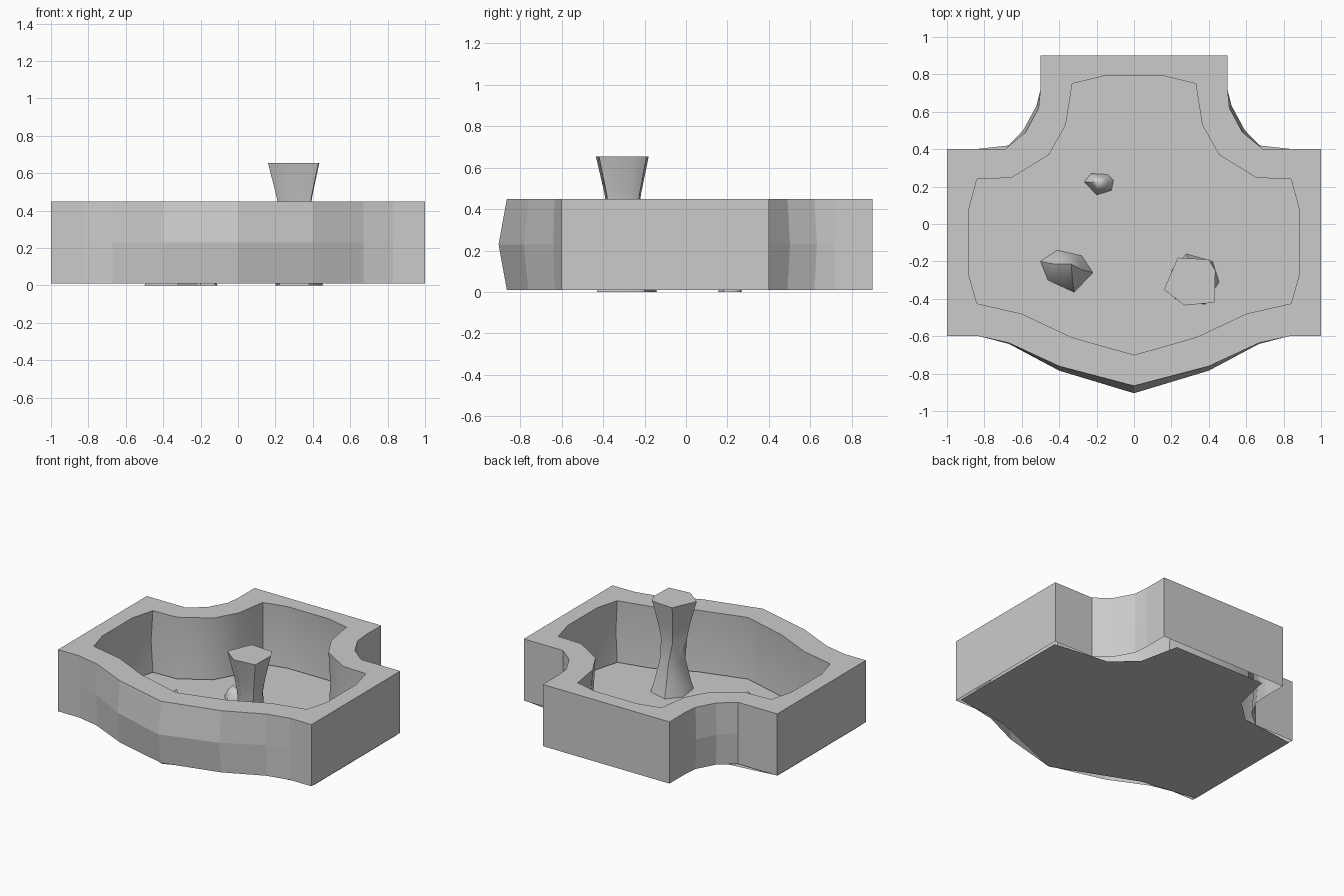
import bpy, bmesh, math

cube = bpy.data.objects.get("Cube")
if cube:
    bpy.data.objects.remove(cube, do_unlink=True)

stone = bpy.data.materials.new("grey stone")
stone.use_nodes = True
GREY = (0.6, 0.6, 0.6, 1)
stone.diffuse_color = GREY
stone.node_tree.nodes["Principled BSDF"].inputs["Base Color"].default_value = GREY

WALL_BASE, WALL_MID, WALL_TOP = 0.01, 0.23, 0.45


def finish(name, bm):
    mesh = bpy.data.meshes.new(name)
    bm.to_mesh(mesh)
    bm.free()
    mesh.materials.append(stone)
    obj = bpy.data.objects.new(name, mesh)
    bpy.context.scene.collection.objects.link(obj)
    return obj


def mirrored(half):
    """Close a right-hand outline by mirroring it across x = 0."""
    return half + [(-x, y) for x, y in reversed(half) if x > 0]


def add_ring(bm, points, z):
    return [bm.verts.new((x, y, z)) for x, y in points]


def add_band(bm, low, high, smooth=False):
    n = len(low)
    for i in range(n):
        j = (i + 1) % n
        bm.faces.new((low[i], low[j], high[j], high[i])).smooth = smooth


def sharpen(bm, degrees):
    for e in bm.edges:
        if len(e.link_faces) == 2:
            e.smooth = e.calc_face_angle(0) < math.radians(degrees)


def flat_sheet(name, points, z):
    bm = bmesh.new()
    face = bm.faces.new(add_ring(bm, points, z))
    face.normal_update()
    if face.normal.z < 0:
        face.normal_flip()
    bmesh.ops.triangulate(bm, faces=[face])
    return finish(name, bm)


def bulge(point):
    """Push the curved stretches of the outer wall outwards at mid height."""
    x, y = point
    if y < -0.61:
        return (x, y - 0.15 * (-0.6 - y))
    if 0.41 < y < 0.7:
        return (x + math.copysign(0.012, x), y + 0.012)
    return point


# Cave wall: outer and inner skins joined by a flat rim, open underneath
outer = mirrored([(.5, .9), (.5, .72), (.51, .62), (.58, .49), (.69, .4),
                  (1, .4), (1, -.6), (.83, -.6), (.67, -.635),
                  (.4, -.76), (0, -.865)])
inner = mirrored([(.165, .79), (.33, .75), (.365, .53), (.455, .37),
                  (.655, .247), (.84, .24), (.885, .07), (.885, -.265),
                  (.84, -.425), (.6, -.48), (.335, -.605), (0, -.7)])
bm = bmesh.new()
rims = []
for outline, middle, smooth in (
        (outer, [bulge(p) for p in outer], False),
        (inner, [(x * 1.02, y * 1.02) for x, y in inner], True)):
    base = add_ring(bm, outline, WALL_BASE)
    mid = add_ring(bm, middle, WALL_MID)
    top = add_ring(bm, outline, WALL_TOP)
    add_band(bm, base, mid, smooth)
    add_band(bm, mid, top, smooth)
    rims += [bm.edges.get((top[i - 1], top[i])) for i in range(len(top))]
bmesh.ops.triangle_fill(bm, edges=rims, use_beauty=True, normal=(0, 0, 1))
bmesh.ops.recalc_face_normals(bm, faces=bm.faces)
rim_face = next(f for f in bm.faces if abs(f.normal.z) > 0.99)
if rim_face.normal.z < 0:
    bmesh.ops.reverse_faces(bm, faces=bm.faces)
sharpen(bm, 40)
finish("cave_wall", bm)

# Floor sheet that tucks under the wall
flat_sheet("cave_floor", mirrored([
    (.36, .86), (.42, .58), (.58, .43), (.85, .4), (.99, .38),
    (.99, -.56), (.58, -.62), (0, -.855)]), 0)

# Thin walkable patch with notches around the rocks
flat_sheet("floor_patch", [
    (-.15, .66), (.18, .665), (.215, .4), (.52, .1), (.745, .08),
    (.75, -.28), (.58, -.32), (.58, -.05), (.05, -.05), (.05, -.48),
    (0, -.5), (-.13, -.46), (-.13, -.04), (-.58, -.04), (-.58, -.33),
    (-.75, -.28), (-.76, .06), (-.65, .05), (-.28, .3), (-.28, .1),
    (-.06, .1), (-.06, .32), (-.27, .32), (-.18, .47)], 0.004)


def rock(name, levels, tip=None):
    """Loft outlines upwards, ending in a point or a flat cap."""
    bm = bmesh.new()
    rings = [add_ring(bm, points, z) for points, z in levels]
    for low, high in zip(rings, rings[1:]):
        add_band(bm, low, high, True)
    last = rings[-1]
    if tip:
        peak = bm.verts.new(tip)
        for i in range(len(last)):
            bm.faces.new((last[i - 1], last[i], peak)).smooth = True
    else:
        bm.faces.new(last)
    bmesh.ops.recalc_face_normals(bm, faces=bm.faces)
    sharpen(bm, 50)
    return finish(name, bm)


def shrink(points, centre, factor):
    cx, cy = centre
    return [(cx + (x - cx) * factor, cy + (y - cy) * factor) for x, y in points]


# Stone column, wide at the foot and head with a narrow waist
foot = [(.2, -.25), (.28, -.16), (.42, -.2), (.455, -.31), (.38, -.43), (.22, -.4)]
head = [(.16, -.35), (.235, -.18), (.4, -.19), (.435, -.25), (.43, -.42), (.27, -.435)]
axis = (.31, -.3)
rock("stone_column", [
    (foot, 0), (shrink(foot, axis, .85), .07), (shrink(foot, axis, .6), .22),
    (shrink(head, axis, .58), .38), (shrink(head, axis, .7), .48),
    (head, .655)])

# Two stumpy stalagmites
big = [(-.5, -.2), (-.41, -.14), (-.28, -.17), (-.22, -.26), (-.32, -.365), (-.46, -.3)]
rock("large_stalagmite", [(big, 0), (shrink(big, (-.34, -.23), .55), .12)],
     (-.335, -.215, .2))
small = [(-.265, .225), (-.23, .27), (-.14, .265), (-.11, .235), (-.12, .18), (-.2, .155)]
rock("small_stalagmite", [(small, 0), (shrink(small, (-.19, .22), .6), .06)],
     (-.195, .225, .1))
